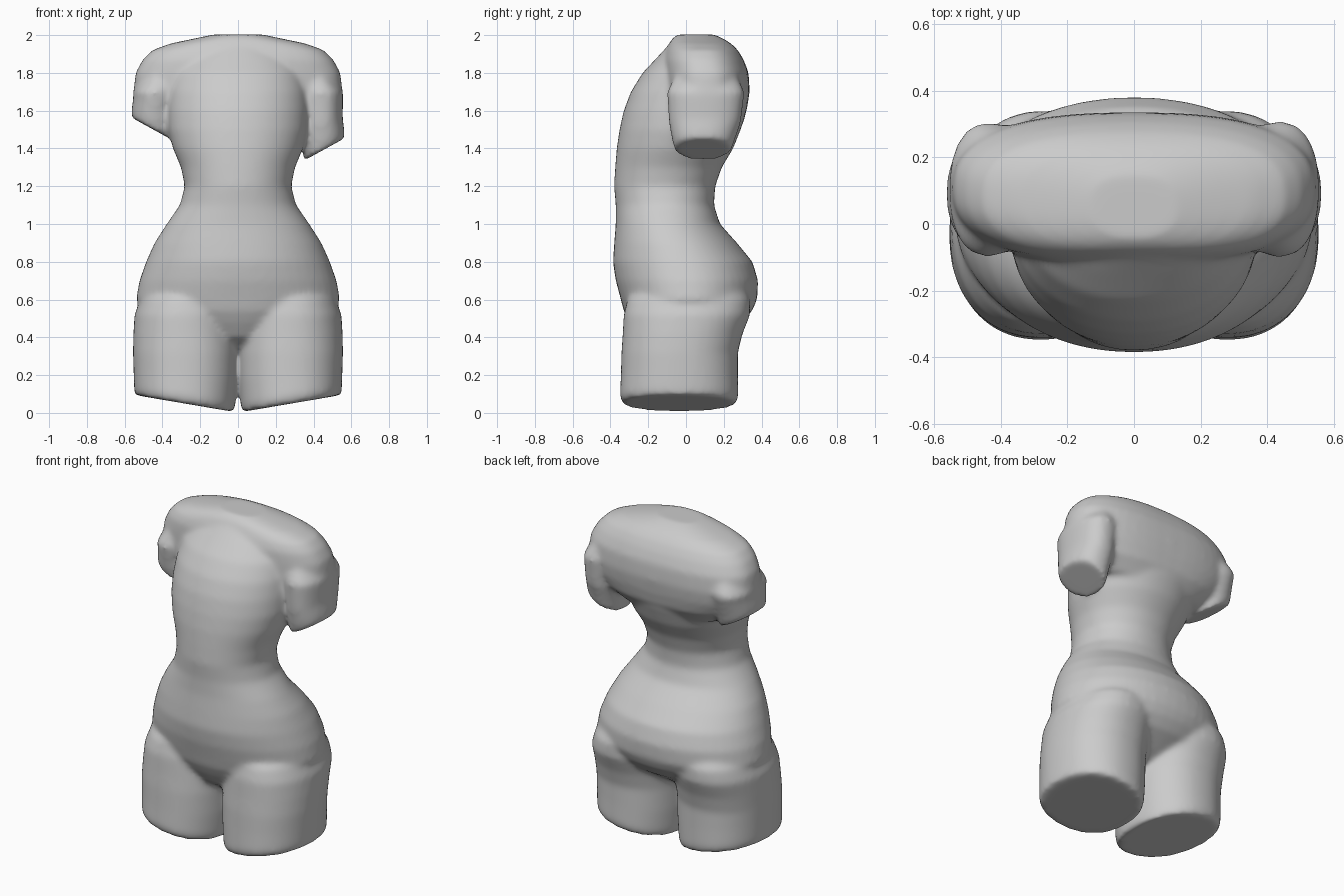
import bpy, bmesh
from math import sin, cos, pi

bm = bmesh.new()
SIDES = 48


def loft(rings, cx=0.0, power=2.0):
    """Closed loft; ring = (z, half width, front y, back y, centre x offset, tilt)."""
    loops = []
    for z, hx, yf, yb, dx, tilt in rings:
        yc = (yf + yb) / 2
        loop = []
        for i in range(SIDES):
            a = 2 * pi * i / SIDES
            c, s = cos(a), sin(a)
            px = hx * abs(c) ** (2 / power) * (1 if c >= 0 else -1)
            py = (yb - yf) / 2 * abs(s) ** (2 / power) * (1 if s >= 0 else -1)
            loop.append(bm.verts.new((cx + dx + px, yc + py, z + tilt * px)))
        loops.append(loop)
    for lo, hi in zip(loops, loops[1:]):
        for i in range(SIDES):
            j = (i + 1) % SIDES
            bm.faces.new((lo[i], lo[j], hi[j], hi[i]))
    bm.faces.new(loops[0][::-1])
    bm.faces.new(loops[-1])


def body(rows, power=2.0):
    loft([(*r, 0, 0) for r in rows], power=power)


# Trunk from crotch to upper chest
body([
    (0.33, 0.10, -0.14, 0.06), (0.40, 0.26, -0.25, 0.18),
    (0.48, 0.42, -0.30, 0.30), (0.54, 0.50, -0.33, 0.35),
    (0.60, 0.54, -0.345, 0.377), (0.70, 0.522, -0.372, 0.382),
    (0.80, 0.487, -0.387, 0.352), (0.90, 0.442, -0.38, 0.27),
    (1.00, 0.378, -0.372, 0.18), (1.10, 0.308, -0.372, 0.148),
    (1.20, 0.282, -0.381, 0.155), (1.30, 0.302, -0.375, 0.19),
    (1.40, 0.345, -0.367, 0.25), (1.50, 0.37, -0.352, 0.29),
    (1.60, 0.375, -0.33, 0.32), (1.70, 0.37, -0.292, 0.33),
    (1.80, 0.35, -0.23, 0.325), (1.88, 0.30, -0.155, 0.28),
    (1.95, 0.20, -0.09, 0.22)], 2.1)

# Shoulder yoke with the flat neck top
body([
    (1.46, 0.33, -0.05, 0.25), (1.54, 0.45, -0.08, 0.305),
    (1.62, 0.53, -0.10, 0.325), (1.70, 0.553, -0.12, 0.337),
    (1.80, 0.543, -0.12, 0.332), (1.87, 0.505, -0.12, 0.305),
    (1.92, 0.455, -0.105, 0.275), (1.955, 0.36, -0.09, 0.24),
    (1.98, 0.24, -0.075, 0.20), (2.003, 0.13, -0.045, 0.15)], 2.5)

# Arm stumps, cut at different heights
for side, end in ((1, 1.395), (-1, 1.505)):
    tilt = 0.55 * side
    loft([(end, 0.108, -0.06, 0.24, 0.005 * side, tilt),
          (end + 0.06, 0.110, -0.075, 0.26, 0, tilt * 0.8),
          (end + 0.14, 0.112, -0.09, 0.29, -0.01 * side, tilt * 0.4),
          (1.70, 0.12, -0.10, 0.31, -0.015 * side, 0),
          (1.78, 0.09, -0.06, 0.27, -0.04 * side, 0)], cx=0.452 * side, power=2.3)

# Thighs with slanted cut ends
for side in (1, -1):
    loft([(0.05, 0.262, -0.335, 0.265, 0.006 * side, 0.17 * side),
          (0.085, 0.268, -0.35, 0.277, 0.004 * side, 0.16 * side),
          (0.20, 0.275, -0.345, 0.275, 0, 0.08 * side),
          (0.32, 0.278, -0.342, 0.275, 0, 0),
          (0.42, 0.276, -0.335, 0.30, 0, 0),
          (0.52, 0.27, -0.33, 0.34, 0, 0),
          (0.60, 0.25, -0.31, 0.34, -0.01 * side, 0),
          (0.70, 0.19, -0.22, 0.28, -0.03 * side, 0)], cx=0.278 * side, power=2.2)

bmesh.ops.recalc_face_normals(bm, faces=bm.faces)
mesh = bpy.data.meshes.new("torso")
bm.to_mesh(mesh)
bm.free()
torso = bpy.data.objects.new("torso", mesh)
bpy.context.collection.objects.link(torso)

# Fuse the parts and soften the joins
remesh = torso.modifiers.new("fuse", 'REMESH')
remesh.mode = 'VOXEL'
remesh.voxel_size = 0.014
remesh.use_smooth_shade = True
soften = torso.modifiers.new("soften", 'SMOOTH')
soften.factor = 0.5
soften.iterations = 14
